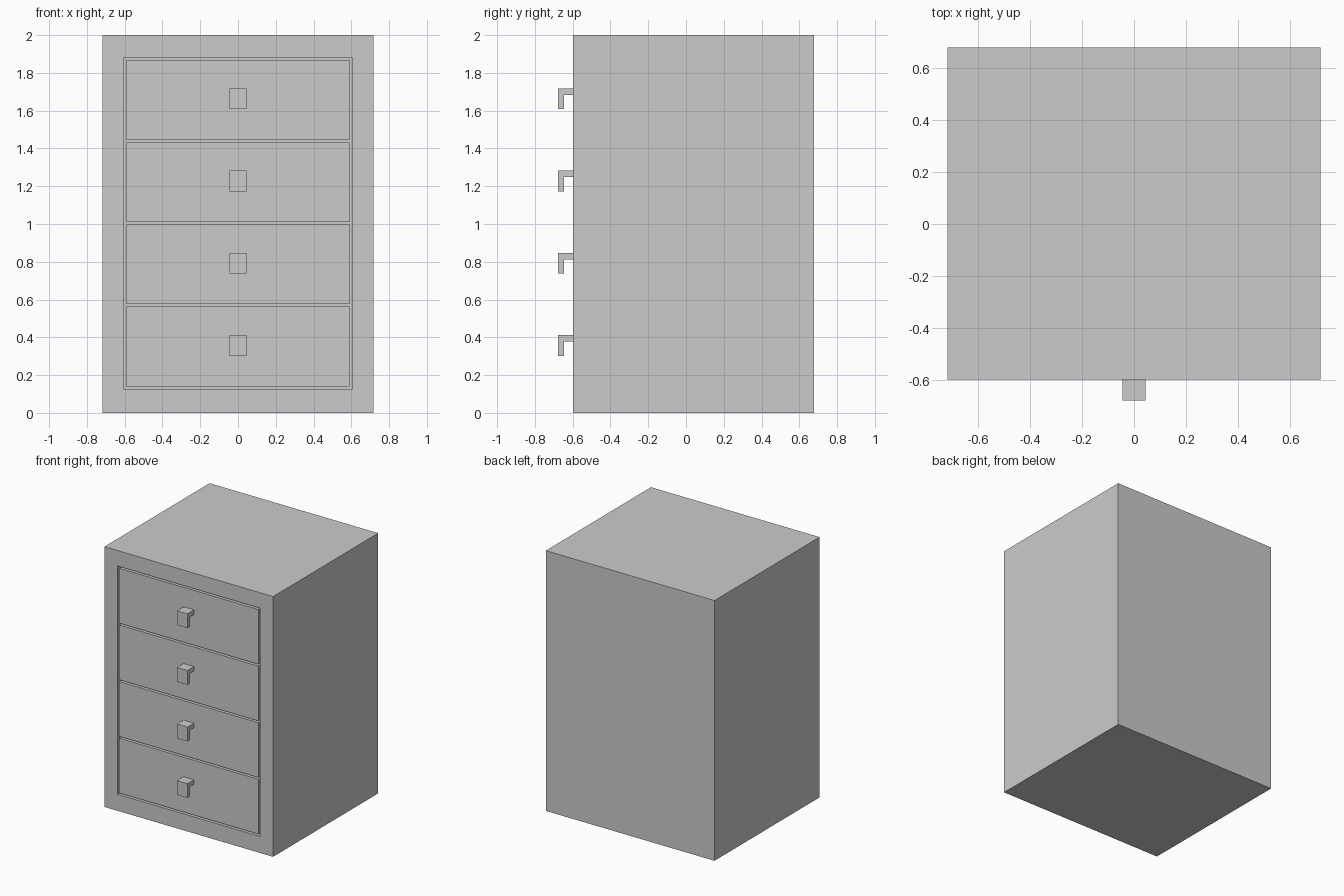
import bpy, bmesh
from mathutils import Vector

if "Cube" in bpy.data.objects:
    bpy.data.objects.remove(bpy.data.objects["Cube"])

FRONT, BACK = -0.598, 0.678
HALF_W, OPEN_W = 0.717, 0.605
OPEN_Z0, OPEN_Z1 = 0.127, 1.881
GAP, COUNT = 0.0137, 4
CAVITY_DEPTH = 1.16


def finish(name, bm):
    bmesh.ops.recalc_face_normals(bm, faces=bm.faces)
    mesh = bpy.data.meshes.new(name)
    bm.to_mesh(mesh)
    bm.free()
    obj = bpy.data.objects.new(name, mesh)
    bpy.context.collection.objects.link(obj)
    return obj


def box_bmesh(lo, hi):
    bm = bmesh.new()
    bmesh.ops.create_cube(bm, size=1)
    lo, hi = Vector(lo), Vector(hi)
    for v in bm.verts:
        v.co = (lo + hi) / 2 + v.co * (hi - lo)
    return bm


# Cabinet: box whose front is inset to a frame and pushed in as a cavity
bm = box_bmesh((-HALF_W, FRONT, 0), (HALF_W, BACK, 2))
front = min(bm.faces, key=lambda f: f.calc_center_median().y)
bmesh.ops.inset_region(bm, faces=[front], thickness=0.1)
for v in front.verts:
    v.co.x = OPEN_W if v.co.x > 0 else -OPEN_W
    v.co.z = OPEN_Z1 if v.co.z > 1 else OPEN_Z0
cavity = bmesh.ops.extrude_discrete_faces(bm, faces=[front])["faces"][0]
bmesh.ops.translate(bm, verts=cavity.verts, vec=(0, CAVITY_DEPTH, 0))
finish("cabinet", bm)

# L-shaped handle profile (y, z) relative to the drawer front centre
HANDLE = [(0, 0.061), (-0.08, 0.061), (-0.08, -0.049),
          (-0.048, -0.049), (-0.048, 0.026), (0, 0.026)]


def handle(name, z):
    bm = bmesh.new()
    face = bm.faces.new([bm.verts.new((-0.0445, FRONT + y, z + dz))
                         for y, dz in HANDLE])
    side = bmesh.ops.extrude_face_region(bm, geom=[face])["geom"]
    bmesh.ops.translate(bm, vec=(0.089, 0, 0),
                        verts=[g for g in side if isinstance(g, bmesh.types.BMVert)])
    finish(name, bm)


# Drawers with handles, stacked with even gaps and flush with the frame
height = (OPEN_Z1 - OPEN_Z0 - GAP * (COUNT + 1)) / COUNT
for i in range(COUNT):
    z0 = OPEN_Z0 + GAP + i * (height + GAP)
    finish(f"drawer_{i + 1}", box_bmesh(
        (-OPEN_W + GAP, FRONT, z0),
        (OPEN_W - GAP, FRONT + CAVITY_DEPTH - GAP, z0 + height)))
    handle(f"handle_{i + 1}", z0 + height / 2)
